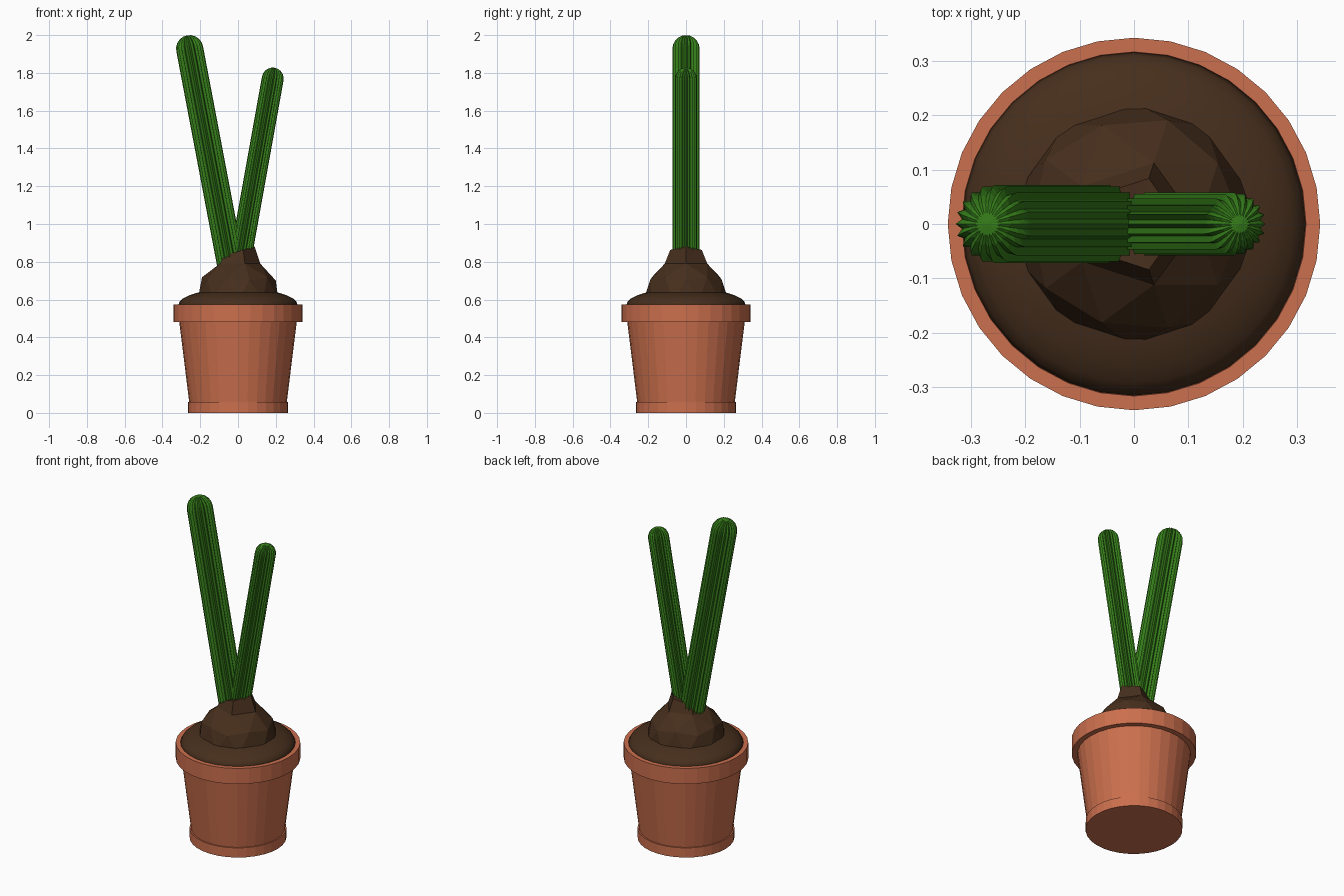
import bpy, bmesh
from math import sin, cos, pi, radians, atan2, hypot
from mathutils import Matrix, Vector

if "Cube" in bpy.data.objects:
    bpy.data.objects.remove(bpy.data.objects["Cube"])


def material(name, rgb):
    m = bpy.data.materials.new(name)
    m.diffuse_color = (*rgb, 1)
    m.use_nodes = True
    m.node_tree.nodes["Principled BSDF"].inputs["Base Color"].default_value = m.diffuse_color
    return m


CLAY = material("terracotta", (0.60, 0.16, 0.075))
SOIL = material("soil", (0.062, 0.028, 0.012))
GREEN = material("cactus_green", (0.035, 0.20, 0.010))


def finish(bm, name, mat):
    bmesh.ops.recalc_face_normals(bm, faces=bm.faces[:])
    me = bpy.data.meshes.new(name)
    bm.to_mesh(me)
    bm.free()
    me.materials.append(mat)
    ob = bpy.data.objects.new(name, me)
    bpy.context.collection.objects.link(ob)
    return ob


def loft(rings, name, mat, closed=False):
    """Skin a list of point rings; cap both ends unless closed into a tube."""
    bm = bmesh.new()
    vs = [[bm.verts.new(p) for p in r] for r in rings]
    n = len(vs[0])
    pairs = list(zip(vs, vs[1:])) + ([(vs[-1], vs[0])] if closed else [])
    for a, b in pairs:
        for i in range(n):
            j = (i + 1) % n
            bm.faces.new((a[i], a[j], b[j], b[i]))
    if not closed:
        bm.faces.new(vs[0])
        bm.faces.new(vs[-1])
    return finish(bm, name, mat)


def circle(r, z, n=32):
    return [(r * cos(2 * pi * i / n), r * sin(2 * pi * i / n), z) for i in range(n)]


# Pot: foot ring, tapered body, rim collar
loft([circle(0.266, 0), circle(0.266, 0.058)], "pot_foot", CLAY)
loft([circle(r, z) for r, z in ((0.255, 0.03), (0.312, 0.49))], "pot_body", CLAY)
loft([circle(r, z) for r, z in ((0.342, 0.48), (0.342, 0.575), (0.316, 0.575), (0.30, 0.48))],
     "pot_rim", CLAY, closed=True)

# Soil: flattened smooth dome
bm = bmesh.new()
bmesh.ops.create_uvsphere(bm, u_segments=32, v_segments=16, radius=1)
bm.transform(Matrix.Translation((0, 0, 0.572)) @ Matrix.Diagonal((0.315, 0.315, 0.088, 1)))
for f in bm.faces:
    f.smooth = True
finish(bm, "soil", SOIL)

# Mound: low-poly ball whose crown is pulled up into a rough collar
bm = bmesh.new()
bmesh.ops.create_icosphere(bm, subdivisions=2, radius=0.224)
bm.verts.ensure_lookup_table()
top = max(bm.verts, key=lambda v: v.co.z)
crown = list(top.link_faces)
bmesh.ops.inset_region(bm, faces=crown, thickness=0.03, use_even_offset=True)
for v in {v for f in crown for v in f.verts}:
    if v is top:
        v.co.z = 0.25
    else:
        a = atan2(v.co.y, v.co.x)
        v.co = Vector((0.088 * cos(a), 0.088 * sin(a), 0.255 + 0.026 * cos(a)))
bm.transform(Matrix.Translation((0, 0, 0.60)))
finish(bm, "soil_mound", SOIL)


# Cactus stems: star section with a domed tip
def stem(name, base, tip, radius, ribs=20):
    base, tip = Vector(base), Vector(tip)
    axis = tip - base
    length = axis.length
    rot = Matrix.Rotation(atan2(axis.x, axis.z), 4, 'Y')
    levels = [(0, 1), (length, 1)]
    levels += [(length + radius * sin(radians(t)), cos(radians(t))) for t in (18, 36, 54, 72, 89)]
    rings = []
    for h, s in levels:
        ring = []
        for i in range(ribs * 2):
            a = pi * i / ribs
            r = radius * s * (0.84 if i % 2 else 1)
            ring.append(base + rot @ Vector((r * cos(a), r * sin(a), h)))
        rings.append(ring)
    loft(rings, name, GREEN)


stem("tall_stem", (-0.037, 0, 0.775), (-0.256, 0, 1.928), 0.072)
stem("short_stem", (0.01, 0, 0.80), (0.184, 0, 1.770), 0.058)
